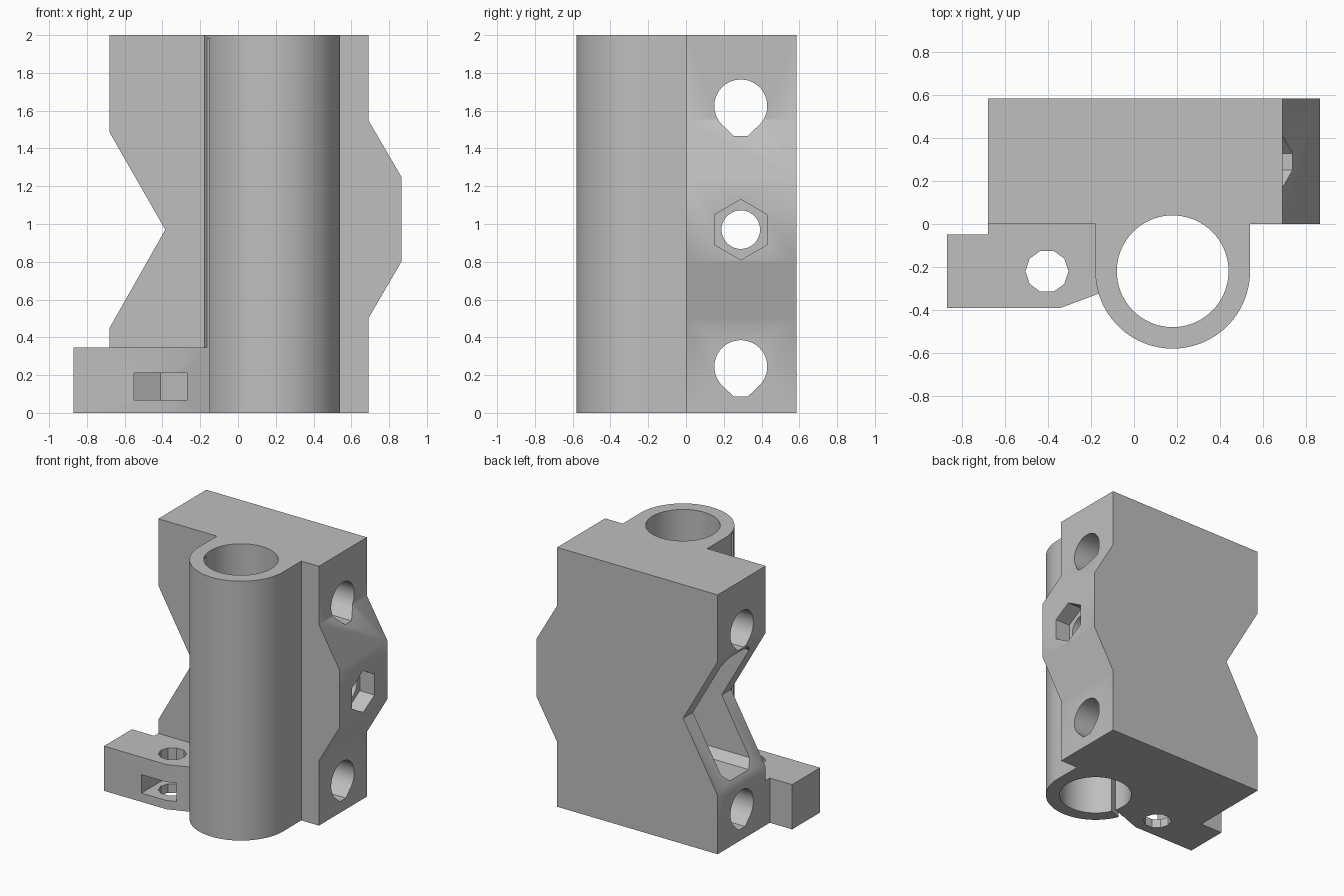
import bpy, bmesh
from math import sin, cos, pi, radians
from mathutils import Matrix

if "Cube" in bpy.data.objects:
    bpy.data.objects.remove(bpy.data.objects["Cube"], do_unlink=True)

grey = bpy.data.materials.new("Plain grey")
grey.use_nodes = True
colour = (0.52, 0.52, 0.52, 1)
grey.diffuse_color = colour
grey.node_tree.nodes["Principled BSDF"].inputs["Base Color"].default_value = colour


def arc(cx, cy, r, n, start=0.0, sweep=360.0):
    """Points along an arc; a full turn leaves out the repeated end."""
    steps = n if sweep == 360.0 else n - 1
    return [(cx + r * cos(radians(start + sweep * i / steps)),
             cy + r * sin(radians(start + sweep * i / steps))) for i in range(n)]


def prism(name, outline, axis, low, high):
    """Extrude a 2D outline along x (outline is y,z), y (x,z) or z (x,y)."""
    place = {"x": lambda a, b, d: (d, a, b),
             "y": lambda a, b, d: (a, d, b),
             "z": lambda a, b, d: (a, b, d)}[axis]
    bm = bmesh.new()
    base = bm.faces.new([bm.verts.new(place(a, b, low)) for a, b in outline])
    grown = bmesh.ops.extrude_face_region(bm, geom=[base])["geom"]
    bmesh.ops.translate(bm, vec=place(0, 0, high - low),
                        verts=[v for v in grown if isinstance(v, bmesh.types.BMVert)])
    bmesh.ops.recalc_face_normals(bm, faces=bm.faces)
    mesh = bpy.data.meshes.new(name)
    bm.to_mesh(mesh)
    bm.free()
    obj = bpy.data.objects.new(name, mesh)
    bpy.context.collection.objects.link(obj)
    return obj


def combine(target, tool, operation):
    """Apply a boolean and discard the tool."""
    tool.hide_render = True
    mod = target.modifiers.new("combine", "BOOLEAN")
    mod.operation = operation
    mod.solver = "EXACT"
    mod.object = tool
    bpy.context.view_layer.objects.active = target
    bpy.ops.object.modifier_apply(modifier=mod.name)
    bpy.data.objects.remove(tool, do_unlink=True)


# Main block: notched on its right side, bulged on its left
body = prism("rod_carriage_body",
             [(-0.68, 0), (0.69, 0), (0.69, 0.5), (0.865, 0.8), (0.865, 1.25),
              (0.69, 1.55), (0.69, 2), (-0.68, 2), (-0.68, 1.485),
              (-0.385, 0.97), (-0.68, 0.45)], "y", 0, 0.585)

# Bearing tube, rounded at the front and running back into the block
bx, by = 0.18, -0.22
tube = arc(bx, by, 0.36, 49, 180, 180) + [(bx + 0.36, 0.1), (bx - 0.36, 0.1)]
combine(body, prism("bearing_tube", tube, "z", 0, 2), "UNION")

# Side arm that clamps the vertical rod nut
arm = [(-0.87, -0.39), (-0.34, -0.39), (-0.1, -0.3), (-0.1, 0.1),
       (-0.68, 0.1), (-0.68, -0.05), (-0.87, -0.05)]
combine(body, prism("nut_arm", arm, "z", 0, 0.345), "UNION")

# Bearing bore
combine(body, prism("bearing_bore", arc(bx, by, 0.26, 96), "z", -0.1, 2.1), "DIFFERENCE")

# Narrow relief slit in the tube wall, closed by a thin skin at the top
slit = prism("relief_slit", [(0.2, -0.017), (0.367, -0.017), (0.367, 0.017), (0.2, 0.017)],
             "z", -0.1, 1.983)
slit.data.transform(Matrix.Translation((bx, by, 0)) @ Matrix.Rotation(radians(200), 4, "Z"))
combine(body, slit, "DIFFERENCE")

# Two horizontal rod holes with a truncated point at the bottom
for z in (0.245, 1.625):
    hole = arc(0.29, z, 0.14, 49, -45, 270) + [(0.252, z - 0.158), (0.328, z - 0.158)]
    combine(body, prism("rod_hole", hole, "x", -1.2, 1.2), "DIFFERENCE")

# Belt pocket opening in the notch, with bevelled corners
y0, y1, z0, z1, c = 0.115, 0.465, 0.49, 1.44, 0.06
pocket = [(y0 + c, z0), (y1 - c, z0), (y1, z0 + c), (y1, z1 - c),
          (y1 - c, z1), (y0 + c, z1), (y0, z1 - c), (y0, z0 + c)]
combine(body, prism("belt_pocket", pocket, "x", -1.2, 0.6), "DIFFERENCE")

# Tension screw hole and its hexagonal nut recess
combine(body, prism("screw_hole", arc(0.29, 0.97, 0.102, 40), "x", 0.4, 1.2), "DIFFERENCE")
combine(body, prism("nut_recess", arc(0.29, 0.97, 0.16, 6, 30), "x", 0.74, 1.2), "DIFFERENCE")

# Arm: ten-sided screw hole and nut slot from the front
combine(body, prism("arm_hole", arc(-0.405, -0.22, 0.1, 10), "z", -0.1, 0.6), "DIFFERENCE")
slot = [(-0.55, -0.6), (-0.27, -0.6), (-0.27, -0.14), (-0.41, -0.06), (-0.55, -0.14)]
combine(body, prism("nut_slot", slot, "z", 0.068, 0.21), "DIFFERENCE")

# Colour and shading
body.data.materials.clear()
body.data.materials.append(grey)
for face in body.data.polygons:
    face.material_index = 0
bpy.ops.object.select_all(action="DESELECT")
body.select_set(True)
bpy.context.view_layer.objects.active = body
bpy.ops.object.shade_smooth_by_angle(angle=radians(33))
